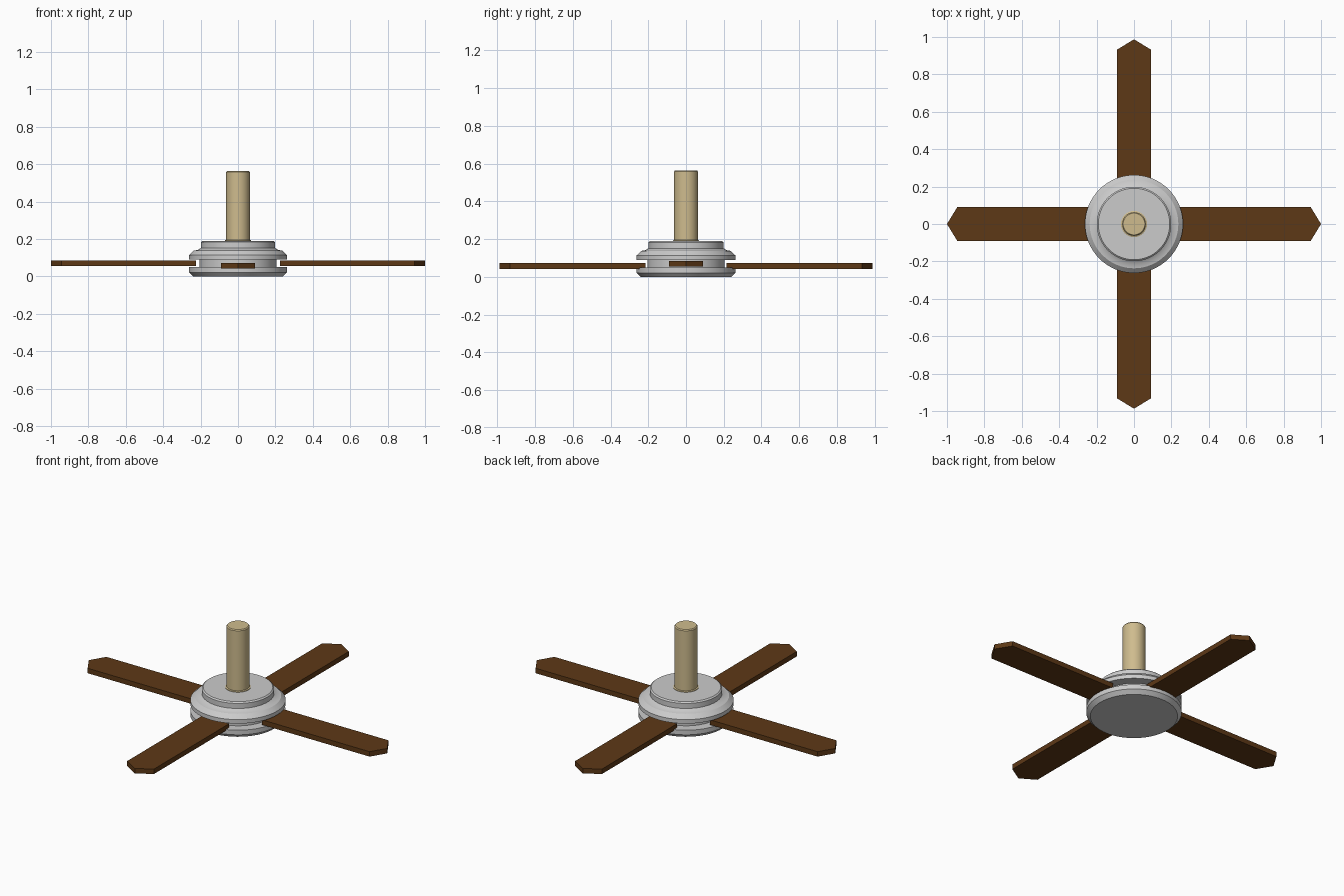
import bpy, bmesh, math

if "Cube" in bpy.data.objects:
    bpy.data.objects.remove(bpy.data.objects["Cube"])


def material(name, rgb):
    m = bpy.data.materials.new(name)
    m.diffuse_color = (*rgb, 1)
    m.use_nodes = True
    m.node_tree.nodes["Principled BSDF"].inputs["Base Color"].default_value = m.diffuse_color
    return m


def finish(name, bm, mat=None, smooth=False):
    bmesh.ops.recalc_face_normals(bm, faces=bm.faces[:])
    mesh = bpy.data.meshes.new(name)
    bm.to_mesh(mesh)
    bm.free()
    obj = bpy.data.objects.new(name, mesh)
    bpy.context.collection.objects.link(obj)
    if mat:
        mesh.materials.append(mat)
    if smooth:
        bpy.ops.object.select_all(action='DESELECT')
        obj.select_set(True)
        bpy.context.view_layer.objects.active = obj
        bpy.ops.object.shade_smooth_by_angle(angle=math.radians(25))
    return obj


def lathe(name, profile, mat=None, sides=64):
    """Revolve (radius, z) points around z and cap both ends."""
    bm = bmesh.new()
    rings = [[bm.verts.new((r * math.cos(2 * math.pi * i / sides),
                            r * math.sin(2 * math.pi * i / sides), z))
              for i in range(sides)] for r, z in profile]
    for a, b in zip(rings, rings[1:]):
        for i in range(sides):
            j = (i + 1) % sides
            bm.faces.new((a[i], a[j], b[j], b[i]))
    bm.faces.new(rings[0])
    bm.faces.new(rings[-1])
    return finish(name, bm, mat, True)


def blade(name, angle, inner, outer, z0, z1, mat):
    """Flat plank with a pointed tip, turned about the hub."""
    w, shoulder = 0.09, outer - 0.055
    outline = [(inner, -w), (shoulder, -w), (outer, 0), (shoulder, w), (inner, w)]
    c, s = math.cos(angle), math.sin(angle)
    bm = bmesh.new()
    face = bm.faces.new([bm.verts.new((x * c - y * s, x * s + y * c, z0)) for x, y in outline])
    top = bmesh.ops.extrude_face_region(bm, geom=[face])['geom']
    bmesh.ops.translate(bm, vec=(0, 0, z1 - z0),
                        verts=[v for v in top if isinstance(v, bmesh.types.BMVert)])
    return finish(name, bm, mat)


wood = material("dark_wood", (0.11, 0.04, 0.008))
beige = material("beige_rod", (0.62, 0.5, 0.27))

# Grey motor hub: lower flange, neck, upper flange, stepped cap
lathe("hub", [(0.24, 0), (0.262, 0.022), (0.262, 0.05), (0.205, 0.05),
              (0.205, 0.09), (0.262, 0.09), (0.262, 0.114), (0.237, 0.138),
              (0.215, 0.142), (0.199, 0.152), (0.199, 0.183), (0.191, 0.19)])

# Hanging rod with small base collar and bevelled top
lathe("hanging_rod", [(0.07, 0.185), (0.07, 0.193), (0.063, 0.196),
                      (0.063, 0.559), (0.058, 0.565)], beige, 48)

# Blades: the x pair sits slightly higher than the y pair
for i, side in enumerate(("right", "back", "left", "front")):
    if i % 2 == 0:
        blade(side + "_blade", i * math.pi / 2, 0.225, 1.0, 0.055, 0.085, wood)
    else:
        blade(side + "_blade", i * math.pi / 2, 0.215, 0.9875, 0.043, 0.073, wood)
